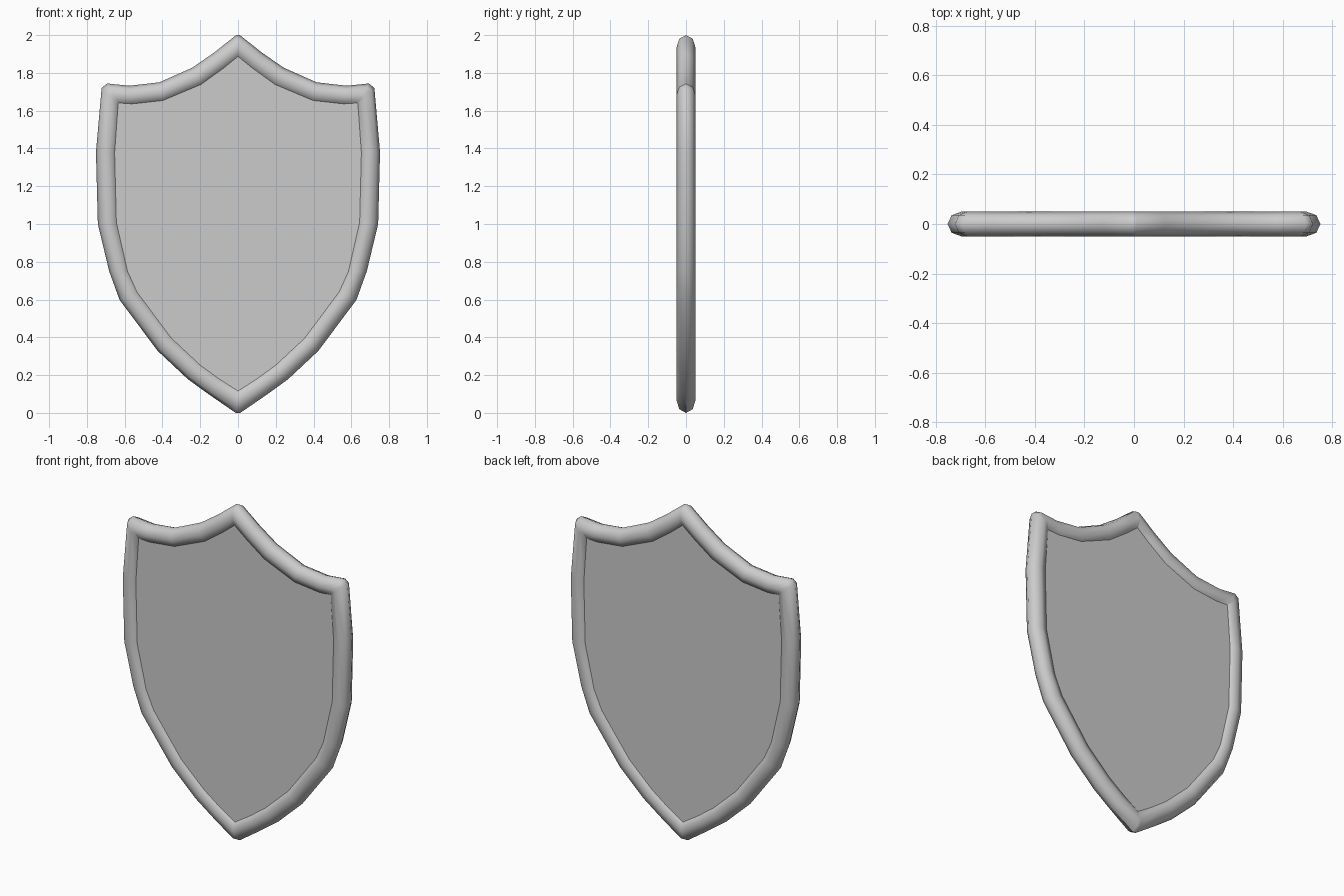
import bpy, bmesh, math

if "Cube" in bpy.data.objects:
    bpy.data.objects.remove(bpy.data.objects["Cube"])

# Right half of the rim, top to bottom: outer edge (x, z), visible inner edge (x, z)
HALF = [
    (0.010, 2.0, 0.0, 1.885),
    (0.127, 1.907, 0.075, 1.825),
    (0.243, 1.827, 0.195, 1.738),
    (0.416, 1.750, 0.397, 1.653),
    (0.577, 1.732, 0.560, 1.635),
    (0.693, 1.744, 0.632, 1.638),
    (0.722, 1.720, 0.632, 1.638),
    (0.752, 1.380, 0.652, 1.378),
    (0.742, 1.000, 0.643, 1.010),
    (0.682, 0.750, 0.584, 0.750),
    (0.627, 0.598, 0.534, 0.640),
    (0.425, 0.328, 0.352, 0.396),
    (0.265, 0.178, 0.200, 0.254),
    (0.153, 0.097, 0.100, 0.181),
    (0.012, 0.0, 0.0, 0.118),
]
RADIUS = 0.05
PANEL = 0.03      # half thickness of the panel
SINK = 0.13       # part of the rim buried in the panel
SIDES = 8

# Mirror to a closed outline
LOOP = HALF + [(-a, b, -c, d) for a, b, c, d in reversed(HALF)]


def make_object(name, bm):
    bmesh.ops.remove_doubles(bm, verts=bm.verts, dist=0.0005)
    bmesh.ops.recalc_face_normals(bm, faces=bm.faces)
    mesh = bpy.data.meshes.new(name)
    bm.to_mesh(mesh)
    bm.free()
    obj = bpy.data.objects.new(name, mesh)
    bpy.context.collection.objects.link(obj)
    return obj


# Rim: round section swept around the outline with mitred corners
bm = bmesh.new()
rings = []
for ox, oz, ix, iz in LOOP:
    ix, iz = ix + (ix - ox) * SINK, iz + (iz - oz) * SINK
    # corner and tip rows share one inner point
    if abs(ox) < 0.02:
        ix = 0
    if 0.69 < abs(ox) < 0.73:
        ix, iz = math.copysign(0.622, ox), 1.626
    ring = []
    for k in range(SIDES):
        a = math.tau * k / SIDES
        t = (1 + math.cos(a)) / 2
        ring.append(bm.verts.new((ix + (ox - ix) * t, RADIUS * math.sin(a), iz + (oz - iz) * t)))
    rings.append(ring)
for r0, r1 in zip(rings, rings[1:] + rings[:1]):
    for k in range(SIDES):
        j = (k + 1) % SIDES
        bm.faces.new((r0[k], r0[j], r1[j], r1[k]))
rim = make_object("shield_rim", bm)
bpy.ops.object.select_all(action='DESELECT')
bpy.context.view_layer.objects.active = rim
rim.select_set(True)
bpy.ops.object.shade_smooth_by_angle(angle=math.radians(50))

# Panel: flat slab filling the rim, its edge hidden inside the tube
bm = bmesh.new()
front, back = [[bm.verts.new((a * 0.3 + c * 0.7, y, b * 0.3 + d * 0.7)) for a, b, c, d in LOOP]
               for y in (-PANEL, PANEL)]
bm.faces.new(front)
bm.faces.new(back[::-1])
for i in range(len(LOOP)):
    j = (i + 1) % len(LOOP)
    bm.faces.new((front[i], back[i], back[j], front[j]))
make_object("shield_panel", bm)
